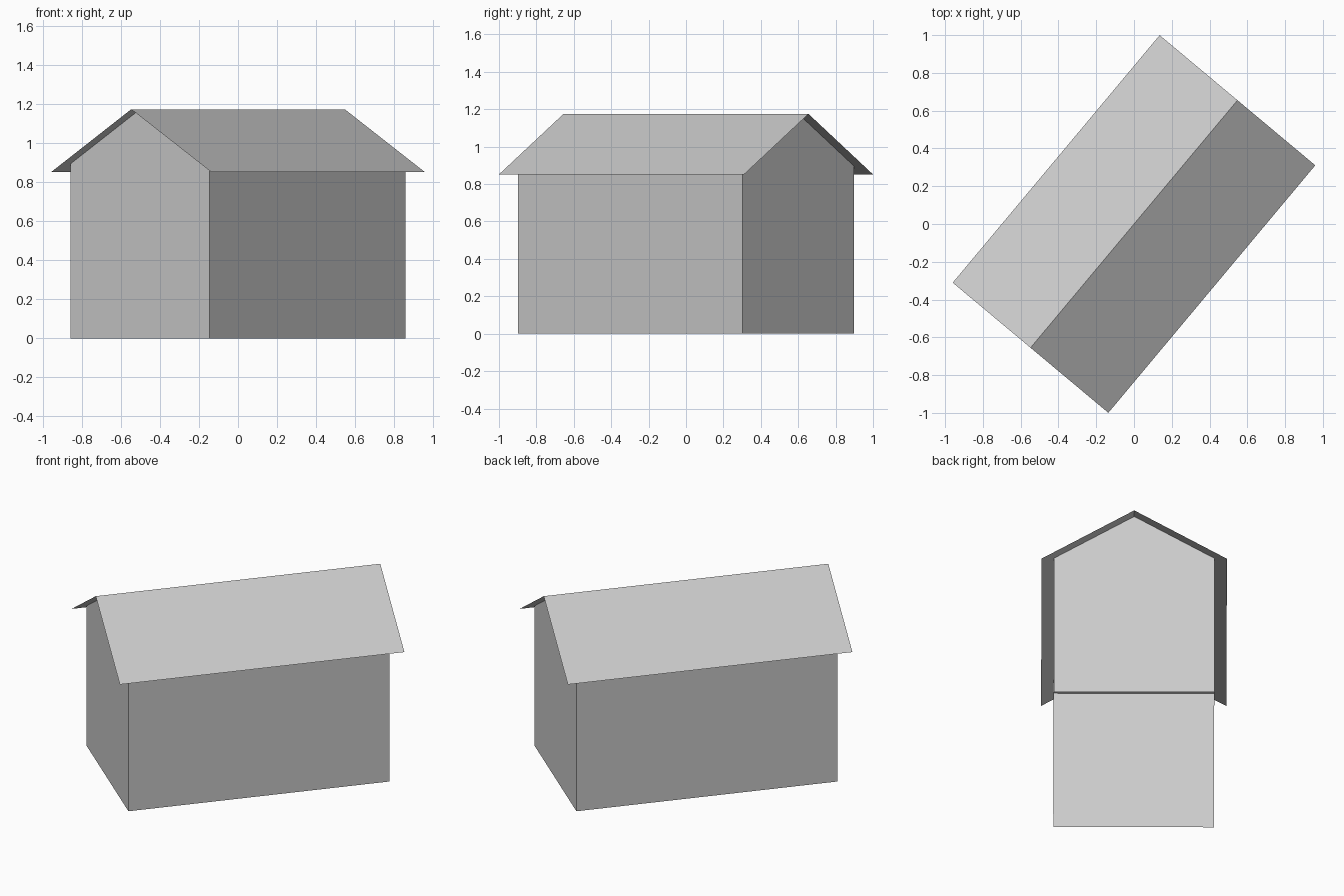
import bpy, bmesh, math

if "Cube" in bpy.data.objects:
    bpy.data.objects.remove(bpy.data.objects["Cube"])

ANGLE = math.radians(50.1)           # the building stands turned on the ground
WALL_L, WALL_W = 0.783, 0.464        # half length and half width of the walls
ROOF_L, ROOF_W = 0.854, 0.537        # half length and half width of the roof
RIDGE, EAVE = 1.175, 0.852
WALL_TOP = RIDGE - (RIDGE - EAVE) * WALL_W / ROOF_W   # where wall meets roof

grey = bpy.data.materials.new("plain_grey")
grey.diffuse_color = (0.6, 0.6, 0.6, 1)
grey.use_nodes = True
grey.node_tree.nodes["Principled BSDF"].inputs["Base Color"].default_value = grey.diffuse_color


def extrude_profile(name, profile, half_length, closed=False, ends=False):
    """Sweep a (y, z) profile along x as thin sheets, optionally with end faces."""
    bm = bmesh.new()
    rows = [[bm.verts.new((x, y, z)) for y, z in profile]
            for x in (-half_length, half_length)]
    n = len(profile)
    for i in range(n if closed else n - 1):
        j = (i + 1) % n
        bm.faces.new((rows[0][i], rows[0][j], rows[1][j], rows[1][i]))
    if ends:
        bm.faces.new(rows[0])
        bm.faces.new(rows[1][::-1])
    bmesh.ops.recalc_face_normals(bm, faces=bm.faces)
    mesh = bpy.data.meshes.new(name)
    bm.to_mesh(mesh)
    bm.free()
    mesh.materials.append(grey)
    obj = bpy.data.objects.new(name, mesh)
    obj.rotation_euler.z = ANGLE
    bpy.context.collection.objects.link(obj)
    return obj


# Walls with a flat ceiling, open at the bottom
extrude_profile("walls", [(-WALL_W, 0), (-WALL_W, WALL_TOP),
                          (WALL_W, WALL_TOP), (WALL_W, 0)], WALL_L, ends=True)

# Triangular gable ends, flush with the end walls
for name, x in (("front_gable", -WALL_L), ("back_gable", WALL_L)):
    s = 1 if x > 0 else -1
    mesh = bpy.data.meshes.new(name)
    mesh.from_pydata([(x, -s * WALL_W, WALL_TOP), (x, s * WALL_W, WALL_TOP),
                      (x, 0, RIDGE)], [], [(0, 1, 2)])
    mesh.materials.append(grey)
    gable = bpy.data.objects.new(name, mesh)
    gable.rotation_euler.z = ANGLE
    bpy.context.collection.objects.link(gable)

# Thin pitched roof that overhangs on all sides
roof = extrude_profile("roof", [(-ROOF_W, EAVE), (0, RIDGE), (ROOF_W, EAVE)], ROOF_L)
if roof.data.polygons[0].normal.z < 0:
    roof.data.flip_normals()
